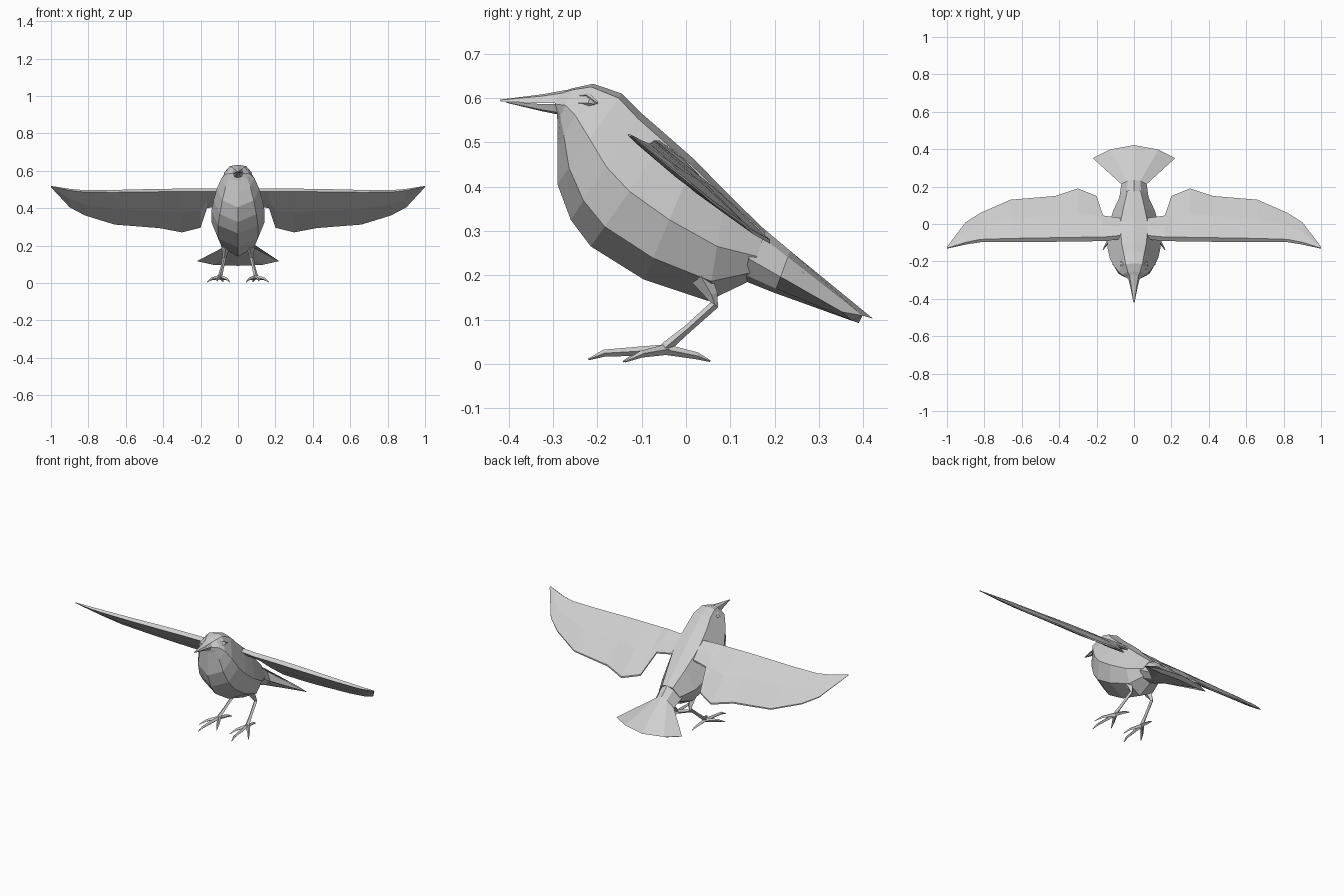
import bpy, bmesh
from mathutils import Vector

grey = bpy.data.materials.new("light_grey")
grey.diffuse_color = (0.62, 0.62, 0.62, 1)


def loft(name, rings, mirror=False):
    """Skin closed rings of points into a capped flat-shaded mesh."""
    bm = bmesh.new()
    loops = [[bm.verts.new(p) for p in r] for r in rings]
    n = len(loops[0])
    for a, b in zip(loops, loops[1:]):
        for i in range(n):
            j = (i + 1) % n
            bm.faces.new((a[i], a[j], b[j], b[i]))
    bm.faces.new(loops[0])
    bm.faces.new(loops[-1])
    bmesh.ops.remove_doubles(bm, verts=bm.verts, dist=0.0005)
    bmesh.ops.recalc_face_normals(bm, faces=bm.faces)
    me = bpy.data.meshes.new(name)
    bm.to_mesh(me)
    bm.free()
    me.materials.append(grey)
    ob = bpy.data.objects.new(name, me)
    bpy.context.collection.objects.link(ob)
    if mirror:
        mod = ob.modifiers.new("mirror", 'MIRROR')
        mod.use_mirror_merge = False
    return ob


def ring(yt, zt, yb, zb, w, shape):
    """Symmetric section from a top point to a bottom point, half width w."""
    half = [(w * fx, yt + (yb - yt) * t, zt + (zb - zt) * t) for fx, t in shape]
    return half + [(-x, y, z) for x, y, z in half[-2:0:-1]]


def limb(name, path, sides=4):
    """Tapered tube through (x, y, z, radius) points, on both sides."""
    pts = [Vector(p[:3]) for p in path]
    rings = []
    for i, p in enumerate(pts):
        d = (pts[min(i + 1, len(pts) - 1)] - pts[max(i - 1, 0)]).normalized()
        u = d.cross(Vector((1, 0, 0))).normalized()
        v = d.cross(u)
        r = path[i][3]
        rings.append([p + u * r, p + v * r, p - u * r, p - v * r])
    loft(name, rings, True)


# Body from face to rump
body_shape = [(0, 0), (0.5, 0.05), (1, 0.5), (0.75, 0.82), (0, 1)]
loft("body", [ring(*s, body_shape) for s in [
    (-0.300, 0.607, -0.290, 0.565, 0.028),
    (-0.255, 0.622, -0.290, 0.545, 0.065),
    (-0.210, 0.632, -0.290, 0.490, 0.088),
    (-0.145, 0.610, -0.290, 0.405, 0.112),
    (-0.100, 0.565, -0.260, 0.325, 0.130),
    (-0.040, 0.513, -0.215, 0.265, 0.142),
    (0.020, 0.460, -0.095, 0.190, 0.142),
    (0.090, 0.388, 0.050, 0.142, 0.112),
    (0.180, 0.300, 0.140, 0.185, 0.070),
]])

# Fanned tail, ridged along the middle and thin at the end
tail_shape = [(0, 0), (0.5, 0.15), (1, 0.62), (0.6, 0.9), (0, 1)]
tail = [ring(*s, tail_shape) for s in [
    (0.160, 0.318, 0.130, 0.188, 0.078),
    (0.235, 0.255, 0.200, 0.160, 0.068)]]
half = [(0, 0.422, 0.102), (0.13, 0.398, 0.109), (0.220, 0.352, 0.117),
        (0.13, 0.375, 0.097), (0, 0.390, 0.092)]
tail.append(half + [(-x, y, z) for x, y, z in half[-2:0:-1]])
loft("tail", tail)

# Beak halves
upper = [(0, 0), (0.7, 0.2), (1, 1), (0, 1)]
lower = [(0, 0), (1, 0), (0.7, 0.8), (0, 1)]
loft("upper_beak", [ring(*s, upper) for s in [
    (-0.270, 0.618, -0.275, 0.588, 0.036),
    (-0.325, 0.608, -0.325, 0.588, 0.022),
    (-0.420, 0.596, -0.418, 0.592, 0.003)]])
loft("lower_beak", [ring(*s, lower) for s in [
    (-0.275, 0.586, -0.275, 0.560, 0.030),
    (-0.325, 0.586, -0.325, 0.570, 0.018),
    (-0.405, 0.592, -0.405, 0.589, 0.003)]])

# Eyes and brows
limb("eye", [(0.048, -0.245, 0.588, 0.002), (0.058, -0.236, 0.588, 0.012),
             (0.064, -0.218, 0.588, 0.012), (0.066, -0.205, 0.586, 0.002)])
limb("brow", [(0.042, -0.255, 0.603, 0.003), (0.054, -0.222, 0.606, 0.007),
              (0.070, -0.200, 0.588, 0.003)])

# Wings: x, leading edge y z, trailing edge y z, thickness
wing = []
for x, ly, lz, ty, tz, th in [
        (0.06, -0.080, 0.490, 0.03, 0.420, 0.020),
        (0.165, -0.092, 0.489, 0.045, 0.405, 0.022),
        (0.20, -0.092, 0.489, 0.15, 0.300, 0.022),
        (0.30, -0.093, 0.489, 0.19, 0.275, 0.022),
        (0.42, -0.095, 0.488, 0.15, 0.298, 0.022),
        (0.66, -0.095, 0.485, 0.13, 0.316, 0.018),
        (0.82, -0.097, 0.486, 0.06, 0.365, 0.015),
        (0.90, -0.110, 0.495, 0.01, 0.407, 0.012),
        (1.00, -0.132, 0.517, -0.122, 0.513, 0.003)]:
    my, mz = (ly + ty) / 2, (lz + tz) / 2
    wing.append([(x, ly, lz), (x, ly + th, lz + 0.7 * th),
                 (x, my + 0.6 * th, mz + 0.8 * th), (x, ty, tz + 0.2 * th),
                 (x, ty, tz - 0.2 * th), (x, my - 0.3 * th, mz - 0.3 * th)])
loft("wing", wing, True)

# Legs and toes
limb("leg", [(0.066, 0.035, 0.195, 0.024), (0.070, 0.058, 0.155, 0.014),
             (0.073, 0.064, 0.133, 0.010), (0.085, 0.005, 0.080, 0.009),
             (0.095, -0.045, 0.038, 0.012), (0.096, -0.055, 0.026, 0.008)])
for name, kx, ky, kz, tx, ty, tz in [
        ("middle_toe", 0.106, -0.185, 0.024, 0.112, -0.220, 0.010),
        ("outer_toe", 0.142, -0.100, 0.022, 0.166, -0.138, 0.005),
        ("inner_toe", 0.060, -0.105, 0.022, 0.044, -0.142, 0.005),
        ("back_toe", 0.086, 0.025, 0.018, 0.080, 0.055, 0.006)]:
    limb(name, [(0.095, -0.045, 0.032, 0.012), (kx, ky, kz, 0.008), (tx, ty, tz, 0.002)])
